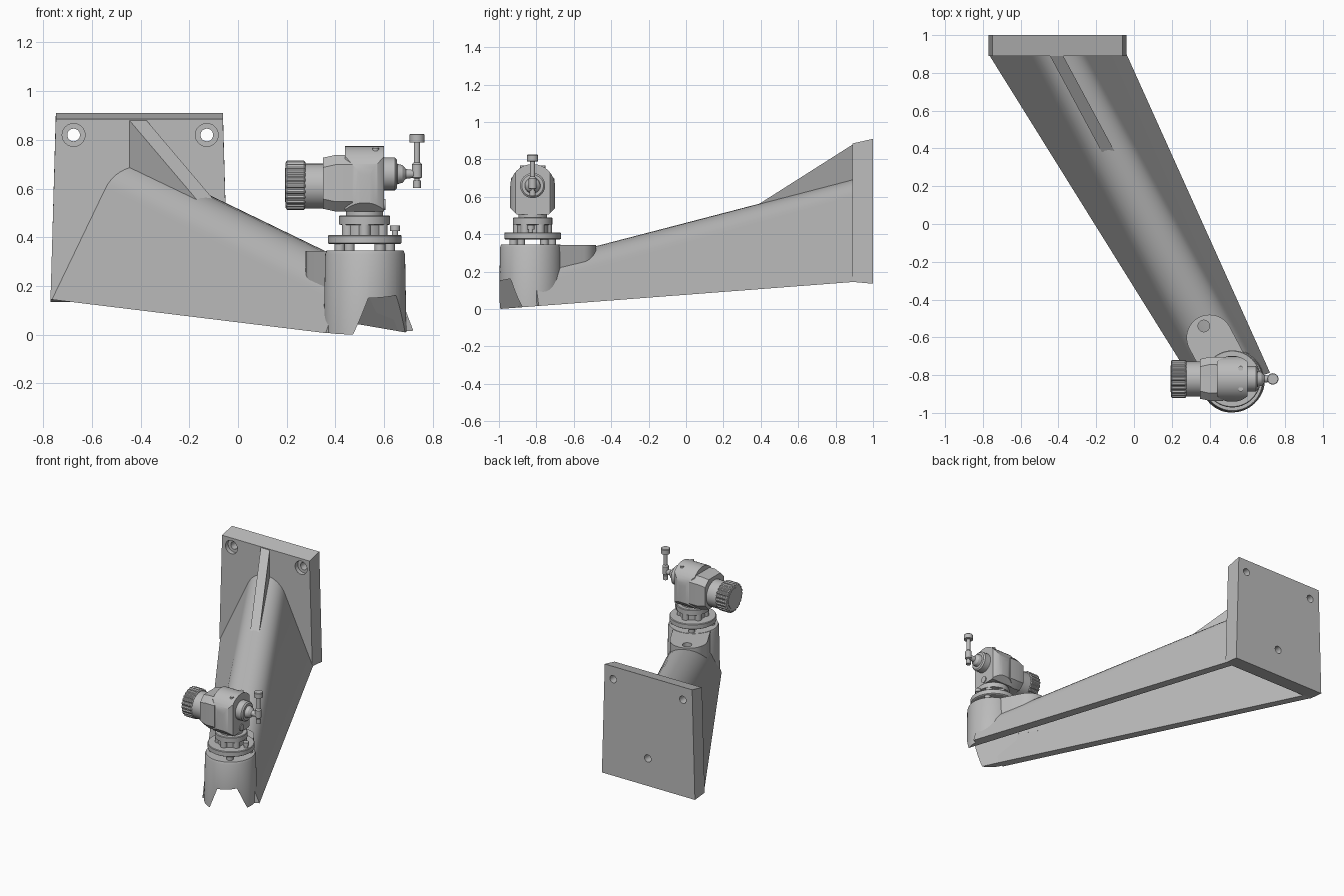
import bpy, bmesh, math
from mathutils import Vector

cube = bpy.data.objects.get("Cube")
if cube:
    bpy.data.objects.remove(cube, do_unlink=True)

grey = bpy.data.materials.new("machined_grey")
grey.use_nodes = True
grey.diffuse_color = (0.5, 0.5, 0.5, 1)
grey.node_tree.nodes["Principled BSDF"].inputs["Base Color"].default_value = (0.5, 0.5, 0.5, 1)


def activate(ob):
    bpy.ops.object.select_all(action='DESELECT')
    ob.select_set(True)
    bpy.context.view_layer.objects.active = ob


def smooth(ob):
    activate(ob)
    bpy.ops.object.shade_smooth_by_angle(angle=math.radians(28))


def loft(name, rings):
    """Skin a list of equal-length point rings and cap both ends."""
    bm = bmesh.new()
    vs = [[bm.verts.new(p) for p in ring] for ring in rings]
    n = len(vs[0])
    for a, b in zip(vs, vs[1:]):
        for i in range(n):
            j = (i + 1) % n
            bm.faces.new((a[i], a[j], b[j], b[i]))
    bm.faces.new(vs[0])
    bm.faces.new(vs[-1])
    bmesh.ops.recalc_face_normals(bm, faces=bm.faces)
    me = bpy.data.meshes.new(name)
    bm.to_mesh(me)
    bm.free()
    me.materials.append(grey)
    ob = bpy.data.objects.new(name, me)
    bpy.context.collection.objects.link(ob)
    smooth(ob)
    return ob


def lathe(name, base, axis, profile, n=40, knurl=0.0):
    """Turn (distance, radius) pairs about an axis; knurl alternates the radius."""
    base, d = Vector(base), Vector(axis)
    u = Vector((0, 0, 1)) if abs(d.z) < 0.5 else Vector((1, 0, 0))
    w = d.cross(u)
    rings = []
    for t, r in profile:
        ring = []
        for i in range(n):
            a = math.tau * i / n
            rr = r - (knurl if i % 4 > 1 else 0)
            ring.append(base + d * t + (u * math.cos(a) + w * math.sin(a)) * rr)
        rings.append(ring)
    return loft(name, rings)


def cut(ob, cutter, op='DIFFERENCE', keep=False):
    mod = ob.modifiers.new("cut", 'BOOLEAN')
    mod.object, mod.operation, mod.solver = cutter, op, 'EXACT'
    activate(ob)
    bpy.ops.object.modifier_apply(modifier=mod.name)
    if not keep:
        bpy.data.objects.remove(cutter, do_unlink=True)
    smooth(ob)


def under(y):
    """Height of the sloping underside."""
    return 0.0763 * (y + 1)


X, Y, Z = (1, 0, 0), (0, 1, 0), (0, 0, 1)
PX, PY = 0.52, -0.82      # post axis
WX = -0.405               # wall plate centre


# Wall plate with tapered sides and sloping top
def plate_ring(y, bottom, top):
    return [(WX - 0.365, y, bottom), (WX + 0.365, y, bottom),
            (WX + 0.343, y, top), (WX - 0.343, y, top)]


plate = loft("wall_plate", [plate_ring(0.89, 0.145, 0.885), plate_ring(1.0, 0.135, 0.91)])
for x, z in ((-0.675, 0.82), (-0.128, 0.82), (-0.4, 0.33)):
    cut(plate, lathe("screw_hole", (x, 0.8, z), Y, [(0, 0.026), (0.3, 0.026)], 24))
    if z > 0.5:
        cut(plate, lathe("counterbore", (x, 0.8, z), Y, [(0, 0.047), (0.12, 0.047)], 32))


# Tapering arm with a rounded back
def arm_ring(cx, cy, half, skew, r, top, start):
    pts = [(-half, None)]
    for i in range(17):
        a = math.radians(start + (180 - 2 * start) * i / 16)
        pts.append((-r * math.cos(a), top - r + r * math.sin(a)))
    pts.append((half, None))
    out = []
    for dx, z in pts:
        y = cy + skew * dx
        out.append((cx + dx, y, under(y) if z is None else z))
    return out


arm = loft("arm", [arm_ring(WX, 0.9, 0.365, 0, 0.16, 0.695, 25),
                   arm_ring(0.54, -0.85, 0.18, 0.35, 0.14, 0.24, 12)])

# Post with a sloping foot
post = lathe("post", (PX + 0.002, -0.83, 0), Z, [(0, 0.17), (0.33, 0.164), (0.345, 0.158)], 64)
for v in post.data.vertices:
    if v.co.z < 0.01:
        v.co.z = under(v.co.y)

# Flat-topped pad behind the post
pad_ring = []
for i in range(21):
    a = math.pi * i / 20 + math.radians(28)
    pad_ring.append((0.4 + 0.122 * math.cos(a), -0.602 + 0.122 * math.sin(a)))
pad_ring += [(0.39, -0.84), (0.6, -0.72)]
pad = loft("pad", [[(x, y, z) for x, y in pad_ring] for z in (0.17, 0.343)])
cut(pad, lathe("pad_hole", (0.37, -0.54, 0.27), Z, [(0, 0.031), (0.2, 0.031)], 24))


# Channel hollowed out of the underside, open at the front
def channel_ring(cx, y, low, high, top):
    b = under(y) - 0.03
    return [(cx - low, y, b), (cx + low, y, b), (cx + high, y, top), (cx - high, y, top)]


channel = loft("channel_cutter", [channel_ring(WX - 0.01, 0.92, 0.325, 0.12, 0.52),
                                  channel_ring(0.635, -1.05, 0.14, 0.07, 0.14)])
channel.hide_render = True
for part in (arm, post, pad):
    cut(part, channel, keep=True)
bpy.data.objects.remove(channel, do_unlink=True)

# Gusset rib from the arm to the plate
rib = []
for dx in (-0.035, 0.035):
    rib.append([(-0.415 + dx, 0.9, 0.885), (-0.415 + dx, 0.9, 0.62),
                (-0.135 + dx, 0.38, 0.5), (-0.135 + dx, 0.38, 0.555)])
loft("gusset_rib", rib)

# Flange standing on pegs, collar and neck
for i in range(4):
    a = math.tau * (i + 0.35) / 4
    lathe("flange_peg", (PX + 0.12 * math.cos(a), PY + 0.12 * math.sin(a), 0.34), Z,
          [(0, 0.022), (0.04, 0.022)], 16)
lathe("flange", (PX, PY, 0.372), Z,
      [(0, 0.145), (0.004, 0.151), (0.034, 0.151), (0.038, 0.147)], 56)
lathe("collar", (PX, PY, 0.41), Z,
      [(0, 0.085), (0.04, 0.085), (0.042, 0.105), (0.076, 0.105), (0.08, 0.101)], 48)
for i in range(6):
    a = math.tau * (i + 0.5) / 6
    lathe("collar_lug", (PX + 0.08 * math.cos(a), PY + 0.08 * math.sin(a), 0.405), Z,
          [(0, 0.024), (0.05, 0.024)], 16)
lathe("neck", (PX, PY, 0.485), Z, [(0, 0.076), (0.03, 0.076)])
lathe("flange_screw", (0.645, -0.83, 0.405), Z,
      [(0, 0.013), (0.02, 0.013), (0.021, 0.02), (0.044, 0.02)], 20)

# Swivel body: arched block rounded in plan
arch = [(-0.085, 0.505), (-0.12, 0.54)]
for i in range(17):
    a = math.pi * (1 - i / 16)
    arch.append((0.12 * math.cos(a), 0.655 + 0.12 * math.sin(a)))
arch += [(0.12, 0.54), (0.085, 0.505)]
body = loft("swivel_body", [[(x, PY + y, z) for y, z in arch] for x in (0.44, 0.6)])
cut(body, lathe("body_round", (PX, PY, 0.4), Z, [(0, 0.122), (0.5, 0.122)], 56), 'INTERSECT')


# Octagonal side block
def octagon(x, h, c):
    pts = [(-h, c - h), (-h, h - c), (c - h, h), (h - c, h), (h, h - c), (h, c - h),
           (h - c, -h), (c - h, -h)]
    return [(x, PY + y, 0.622 + z) for y, z in pts]


loft("side_block", [octagon(0.35, 0.105, 0.04), octagon(0.4, 0.116, 0.04),
                    octagon(0.47, 0.116, 0.04)])

# Knurled knob and its sleeve
lathe("knob_sleeve", (0.27, PY, 0.61), X, [(0, 0.092), (0.085, 0.092)], 48)
lathe("knob", (0.195, PY, 0.614), X,
      [(0, 0.092), (0.006, 0.101), (0.076, 0.101), (0.082, 0.094)], 96, 0.006)
lathe("knob_cap", (0.192, PY, 0.614), X, [(0, 0.07), (0.01, 0.07)], 40)

# Clamp hub, spindle and vertical tommy screw
lathe("clamp_hub", (0.59, PY, 0.66), X,
      [(0, 0.067), (0.055, 0.067), (0.063, 0.058), (0.064, 0.042), (0.085, 0.036),
       (0.1, 0.02), (0.14, 0.015)], 40)
lathe("tommy_screw", (0.735, PY, 0.603), Z,
      [(0, 0.016), (0.03, 0.016), (0.031, 0.01), (0.038, 0.01), (0.042, 0.021),
       (0.095, 0.021), (0.105, 0.013), (0.186, 0.013), (0.187, 0.03), (0.218, 0.03),
       (0.222, 0.027)], 28)

# Small screws on the body
lathe("lower_screw", (0.58, PY, 0.535), X, [(0, 0.023), (0.026, 0.023)], 20)
for y in (-0.055, 0.055):
    lathe("top_screw", (0.565, PY + y, 0.7), Z, [(0, 0.013), (0.066, 0.013)], 16)
